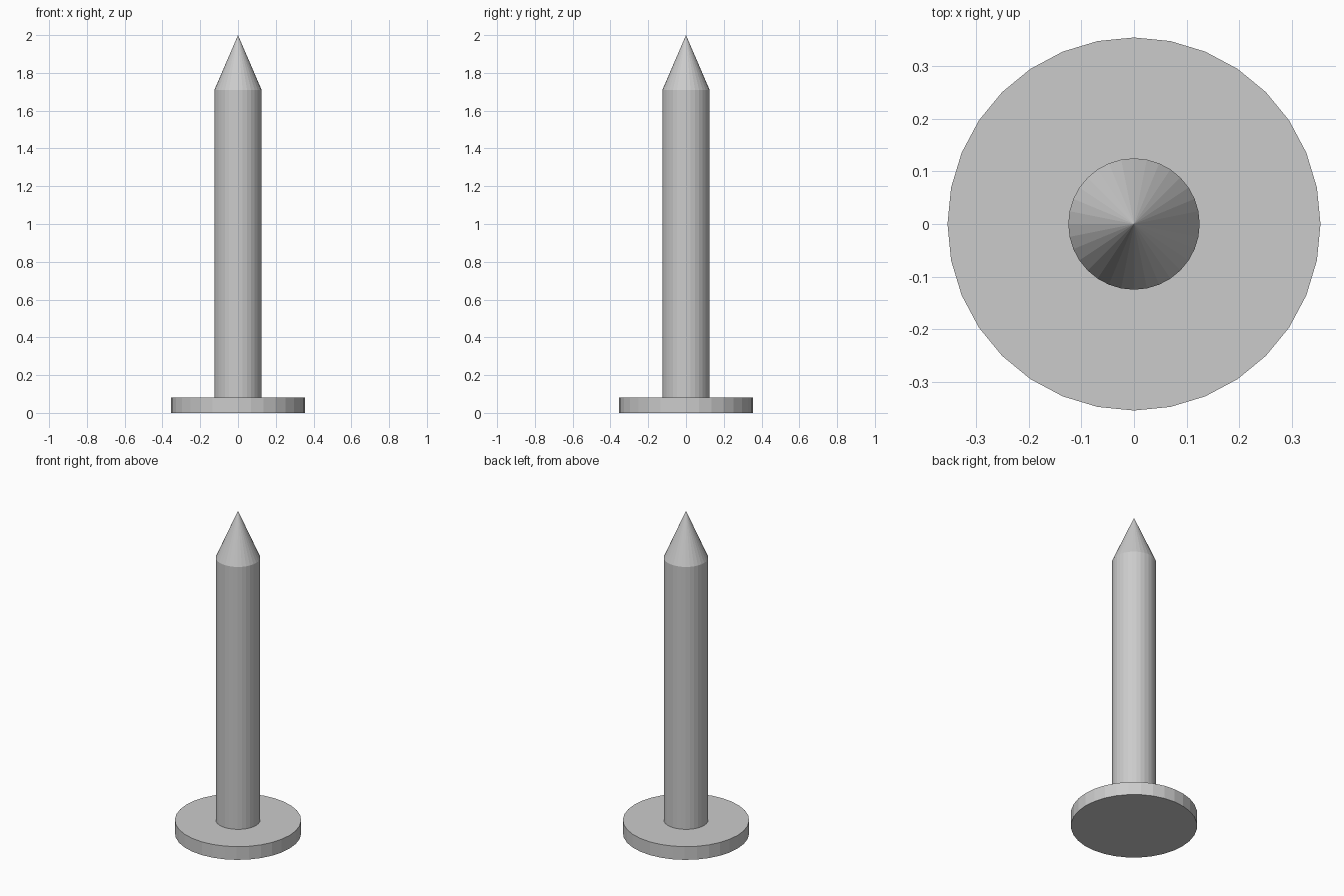
import bpy
import bmesh
from math import cos, sin, tau

if "Cube" in bpy.data.objects:
    bpy.data.objects.remove(bpy.data.objects["Cube"])

SIDES = 32


def lathe(name, profile):
    """Closed flat-faced solid of revolution from (radius, z) points."""
    bm = bmesh.new()
    rings = [[bm.verts.new((r * cos(tau * i / SIDES), r * sin(tau * i / SIDES), z))
              for i in range(SIDES)] if r > 0 else [bm.verts.new((0, 0, z))]
             for r, z in profile]
    bm.faces.new(rings[0][::-1])
    for low, high in zip(rings, rings[1:]):
        for i in range(SIDES):
            j = (i + 1) % SIDES
            if len(high) == 1:
                bm.faces.new((low[i], low[j], high[0]))
            else:
                bm.faces.new((low[i], low[j], high[j], high[i]))
    bmesh.ops.recalc_face_normals(bm, faces=bm.faces[:])
    mesh = bpy.data.meshes.new(name)
    bm.to_mesh(mesh)
    bm.free()
    obj = bpy.data.objects.new(name, mesh)
    bpy.context.collection.objects.link(obj)
    return obj


# One continuous nail: flat head, straight shank, conical point
lathe("nail", [
    (0.355, 0.0), (0.355, 0.082),
    (0.125, 0.082), (0.125, 1.71),
    (0.0, 2.0),
])
